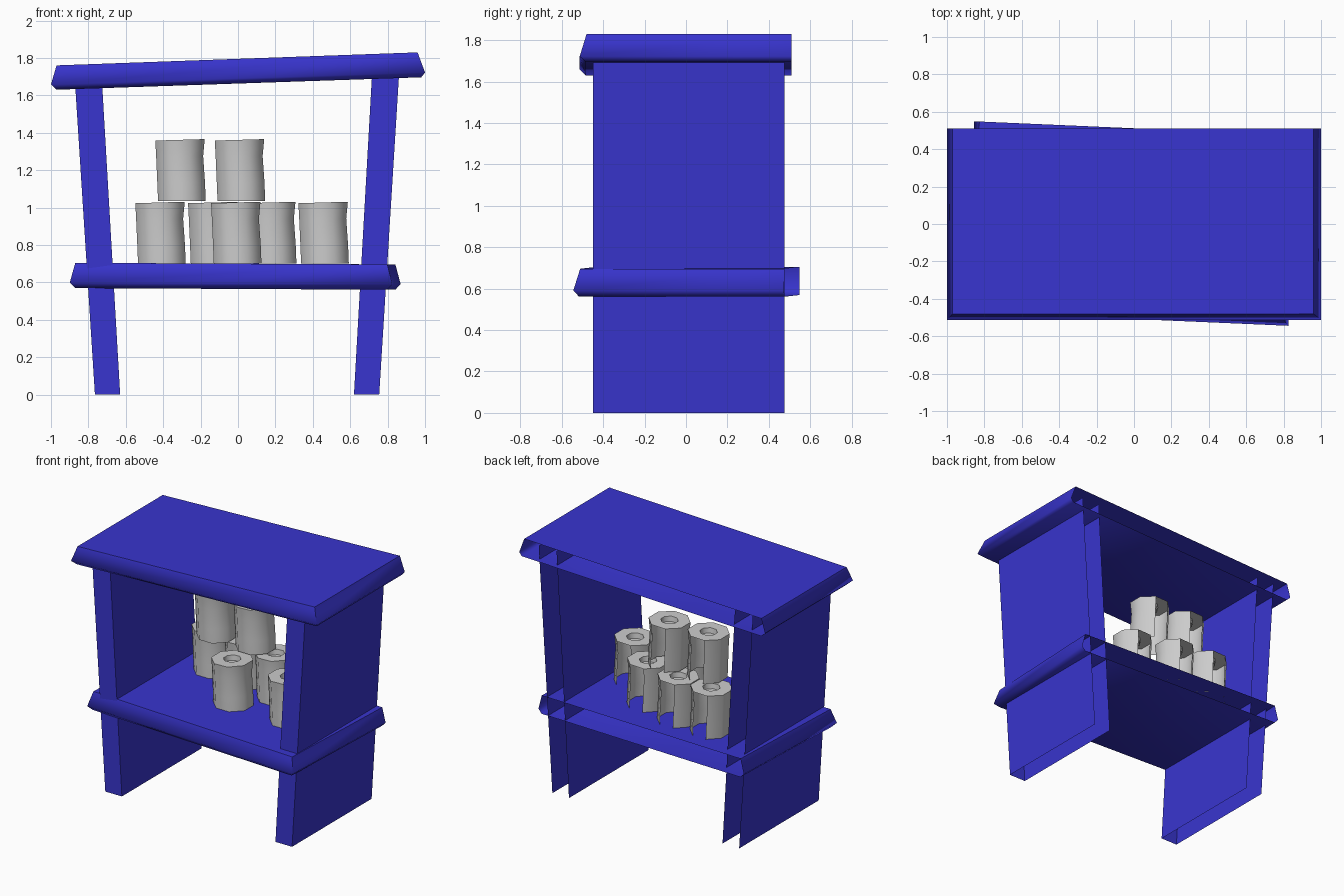
import bpy, math
from mathutils import Matrix

if "Cube" in bpy.data.objects:
    bpy.data.objects.remove(bpy.data.objects["Cube"])

blue = bpy.data.materials.new("blue_paint")
blue.diffuse_color = (0.04, 0.035, 0.62, 1)
blue.use_nodes = True
blue.node_tree.nodes["Principled BSDF"].inputs["Base Color"].default_value = blue.diffuse_color


def loft(name, rings, skip, skip_levels, bottom, top, mat, angle):
    """Skin stacked rings, leaving out side `skip` on the first levels."""
    n = len(rings[0])
    verts = [v for r in rings for v in r]
    faces = []
    for k in range(len(rings) - 1):
        for i in range(n):
            if i == skip and k < skip_levels:
                continue
            j = (i + 1) % n
            a, b = k * n, (k + 1) * n
            faces.append((a + i, a + j, b + j, b + i))
    if bottom:
        faces.append(tuple(reversed(range(n))))
    if top:
        faces.append(tuple(range(len(verts) - n, len(verts))))
    mesh = bpy.data.meshes.new(name)
    mesh.from_pydata(verts, [], faces)
    ob = bpy.data.objects.new(name, mesh)
    bpy.context.collection.objects.link(ob)
    if mat:
        mesh.materials.append(mat)
    bpy.ops.object.select_all(action='DESELECT')
    ob.select_set(True)
    bpy.context.view_layer.objects.active = ob
    bpy.ops.object.shade_smooth_by_angle(angle=math.radians(angle))
    return ob


def board_ring(x0, x1, y0, y1, z, slope=0):
    return [(x, y, z + slope * x)
            for x, y in ((x0, y1), (x0, y0), (x1, y0), (x1, y1))]


# Tilted top board, flared edges, open at the back
loft("top_board", [
    board_ring(-0.97, 0.98, -0.485, 0.51, 1.663, 0.034),
    board_ring(-1.0, 1.0, -0.513, 0.51, 1.69, 0.032),
    board_ring(-0.97, 0.96, -0.48, 0.51, 1.795, 0.036)],
    3, 9, True, True, blue, 66)

# Slightly twisted middle shelf
shelf = loft("middle_shelf", [
    board_ring(-0.835, 0.835, -0.48, 0.512, 0.565, -0.005),
    board_ring(-0.863, 0.863, -0.507, 0.512, 0.595, -0.005),
    board_ring(-0.835, 0.835, -0.475, 0.512, 0.70, -0.005)],
    3, 9, True, True, blue, 66)
shelf.data.transform(Matrix.Translation((-0.015, 0, 0))
                     @ Matrix.Rotation(math.radians(-2.5), 4, 'Z'))

# Splayed side panels, open at back, top and bottom
loft("left_leg", [board_ring(-0.765, -0.63, -0.45, 0.475, 0),
                  board_ring(-0.876, -0.731, -0.45, 0.475, 1.74)],
     3, 9, False, False, blue, 30)
loft("right_leg", [board_ring(0.62, 0.755, -0.45, 0.475, 0),
                   board_ring(0.721, 0.866, -0.45, 0.475, 1.79)],
     3, 9, False, False, blue, 30)


# Eight-sided cans with a recessed hole on top
def can(name, x, y, z):
    levels = ((0.138, 0, 0.01), (0.138, 0.1, 0.006), (0.136, 0.24, -0.002),
              (0.143, 0.327, 0), (0.06, 0.327, 0), (0.055, 0.29, 0))
    rings = []
    for r, h, dx in levels:
        ring = []
        for k in range(8):
            a = math.radians(22.5 + 45 * k)
            px = r * math.cos(a)
            tilt = 0.03 * px if h > 0.25 else 0
            ring.append((x + dx + px, y + r * math.sin(a), z + h + tilt))
        rings.append(ring)
    loft(name, rings, 1, 3, False, True, None, 50)


spots = [(-0.417, 0.30, 0.70), (-0.135, 0.28, 0.70), (-0.012, -0.05, 0.70),
         (0.175, 0.19, 0.70), (0.455, -0.06, 0.70),
         (-0.31, 0.18, 1.035), (0.008, 0.18, 1.035)]
for i, s in enumerate(spots):
    can(f"can_{i + 1}", *s)
